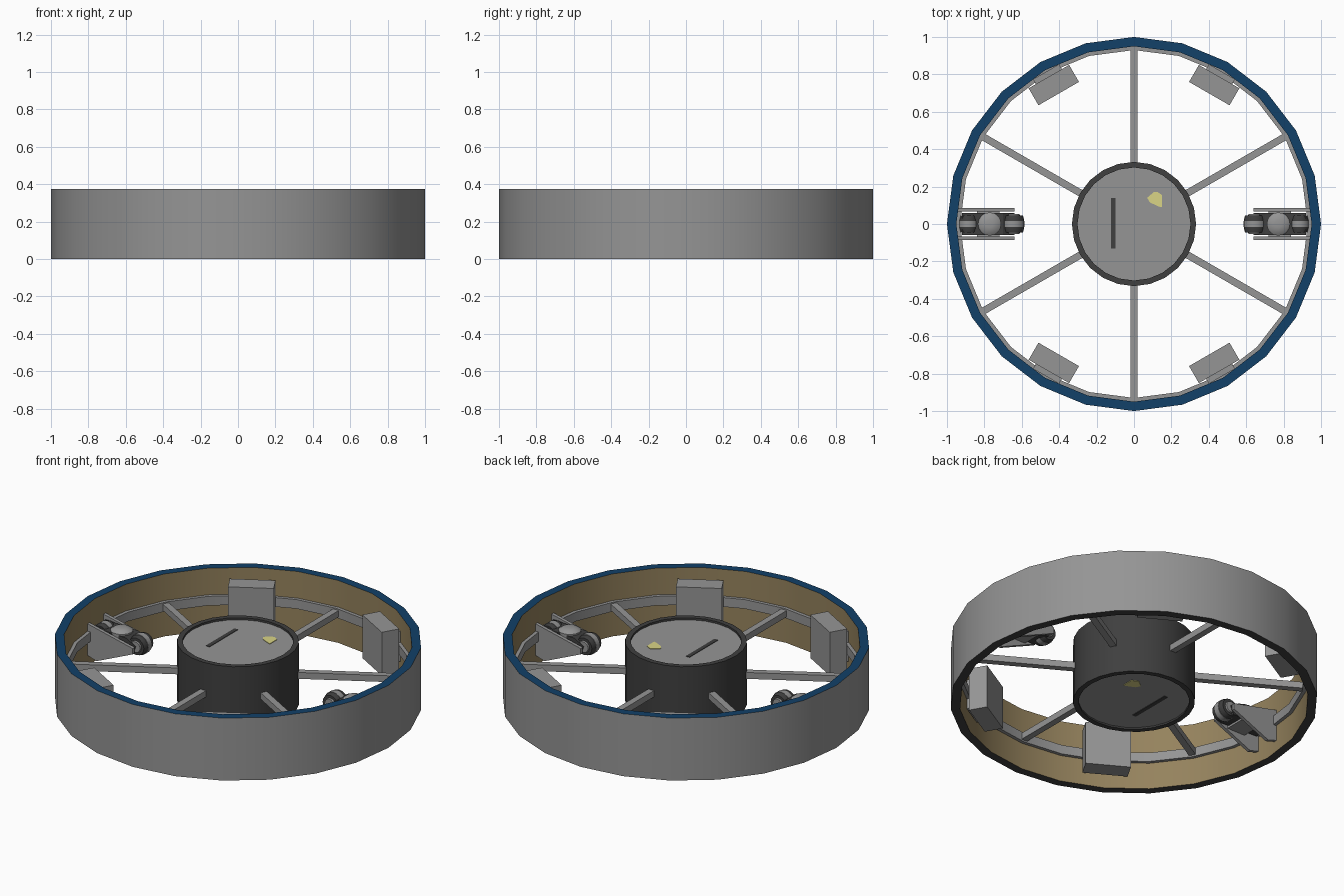
import bpy, bmesh, math
from mathutils import Matrix, Vector

if "Cube" in bpy.data.objects:
    bpy.data.objects.remove(bpy.data.objects["Cube"])


def mat(name, r, g, b):
    m = bpy.data.materials.new(name)
    m.diffuse_color = (r, g, b, 1)
    m.use_nodes = True
    m.node_tree.nodes["Principled BSDF"].inputs["Base Color"].default_value = m.diffuse_color
    return m


GREY = mat("metal_grey", .30, .30, .30)
DARK = mat("dark_grey", .05, .05, .05)
BLUE = mat("deep_blue", .006, .052, .14)
TAN = mat("tan", .30, .225, .11)
YELLOW = mat("pale_yellow", .70, .66, .24)
MID = 0.188


def finish(name, bm, mats, smooth=False, M=None):
    bmesh.ops.recalc_face_normals(bm, faces=bm.faces)
    if M is not None:
        bm.transform(M)
    me = bpy.data.meshes.new(name)
    bm.to_mesh(me)
    bm.free()
    for m in mats:
        me.materials.append(m)
    o = bpy.data.objects.new(name, me)
    bpy.context.collection.objects.link(o)
    if smooth:
        bpy.context.view_layer.objects.active = o
        o.select_set(True)
        bpy.ops.object.shade_smooth_by_angle(angle=math.radians(35))
        o.select_set(False)
    return o


def lathe(name, profile, mats, rule=None, n=24, M=None, closed=True):
    """Revolve (r, z) points around z; rule gives a slot per profile segment."""
    bm = bmesh.new()
    rings = []
    for r, z in profile:
        rings.append([bm.verts.new((r * math.cos(2 * math.pi * i / n),
                                    r * math.sin(2 * math.pi * i / n), z)) for i in range(n)])
    k = len(profile)
    for s in range(k if closed else k - 1):
        a, b = rings[s], rings[(s + 1) % k]
        for i in range(n):
            j = (i + 1) % n
            f = bm.faces.new((a[i], a[j], b[j], b[i]))
            f.material_index = rule[s] if rule else 0
    if not closed:
        bm.faces.new(rings[0]).material_index = rule[-1] if rule else 0
        bm.faces.new(rings[-1]).material_index = rule[-1] if rule else 0
    return finish(name, bm, mats, True, M)


def box(name, x, y, z, m, M=None):
    bm = bmesh.new()
    bmesh.ops.create_cube(bm, size=1)
    for v in bm.verts:
        v.co = Vector([(p[0] + p[1]) / 2 + c * (p[1] - p[0]) for p, c in zip((x, y, z), v.co)])
    return finish(name, bm, [m], False, M)


def prism(name, pts, axis, lo, hi, m, M=None):
    """Extrude a flat outline: axis 'y' takes (x, z) points, 'z' takes (x, y)."""
    bm = bmesh.new()
    put = (lambda p, d: (p[0], d, p[1])) if axis == 'y' else (lambda p, d: (p[0], p[1], d))
    a = [bm.verts.new(put(p, lo)) for p in pts]
    b = [bm.verts.new(put(p, hi)) for p in pts]
    bm.faces.new(a)
    bm.faces.new(b)
    for i in range(len(pts)):
        j = (i + 1) % len(pts)
        bm.faces.new((a[i], a[j], b[j], b[i]))
    return finish(name, bm, [m], False, M)


def rot(deg):
    return Matrix.Rotation(math.radians(deg), 4, 'Z')


# outer ring: grey outside, blue top edge, tan inside, dark bottom edge
lathe("outer_ring", [(1, 0), (1, .375), (.95, .375), (.95, 0)],
      [GREY, BLUE, TAN, DARK], [0, 1, 2, 3])
# flange round the inside wall
lathe("inner_flange", [(.952, .16), (.952, .215), (.93, .215), (.93, .16)], [GREY])

# central hub with recessed end discs
lathe("hub", [(.302, .012), (.302, .002), (.332, .002), (.332, .373), (.302, .373), (.302, .361)],
      [DARK, GREY], [0, 0, 0, 0, 0, 1], closed=False)

# thin markings on both hub discs
for side, (lo, hi) in {"top": (.360, .364), "bottom": (.009, .013)}.items():
    prism("yellow_mark_" + side, [(.07, .14), (.085, .115), (.14, .09), (.15, .09),
                                  (.15, .155), (.125, .172), (.105, .17)], 'z', lo, hi, YELLOW)
    box("dark_bar_" + side, (-.122, -.098), (-.13, .14), (lo, hi), DARK)

# six spokes
for i in range(6):
    box("spoke_%d" % i, (.32, .935), (-.019, .019), (MID - .019, MID + .019), GREY, rot(30 + 60 * i))

# four equipment boxes with mounting blocks
for a in (60, 120, 240, 300):
    box("equipment_box_%d" % a, (.805, .91), (-.125, .125), (.06, .32), GREY, rot(a))
    box("box_mount_%d" % a, (.90, .94), (-.08, .08), (.10, .28), GREY, rot(a))


def wheel(name, x, z, r, w, M):
    # rounded tyre on a y axle with a lighter hubcap
    P = M @ Matrix.Translation((x, 0, z)) @ Matrix.Rotation(math.pi / 2, 4, 'X')
    lathe(name + "_tyre", [(r * .6, -w), (r * .88, -w), (r, -w * .5), (r, w * .5), (r * .88, w), (r * .6, w)],
          [DARK], n=16, M=P, closed=False)
    lathe(name + "_hubcap", [(r * .55, -w * 1.2), (r * .6, -w), (r * .6, w), (r * .55, w * 1.2)],
          [GREY], n=16, M=P, closed=False)
    lathe(name + "_band", [(r * .9, -w * .35), (r * 1.04, -w * .35), (r * 1.04, w * .35), (r * .9, w * .35)],
          [GREY], n=16, M=P)


# two wheeled units on tapered brackets
for a in (0, 180):
    R = rot(a)
    for s, lo in (("left", .066), ("right", -.086)):
        prism("bracket_%s_%d" % (s, a), [(.945, .26), (.945, .07), (.88, .05), (.64, .155), (.64, .19)],
              'y', lo, lo + .02, GREY, R)
    prism("unit_body_%d" % a, [(.92, .235), (.92, .15), (.66, .14), (.64, .19), (.70, .225)],
          'y', -.058, .058, DARK, R)
    box("bracket_bridge_%d" % a, (.72, .84), (-.07, .07), (.13, .155), GREY, R)
    wheel("inner_wheel_%d" % a, .645, .185, .058, .045, R)
    wheel("outer_wheel_%d" % a, .885, .20, .05, .045, R)
    lathe("turntable_%d" % a, [(.062, .20), (.062, .235), (.045, .247), (.02, .252)],
          [GREY], n=16, M=R @ Matrix.Translation((.772, 0, 0)), closed=False)
